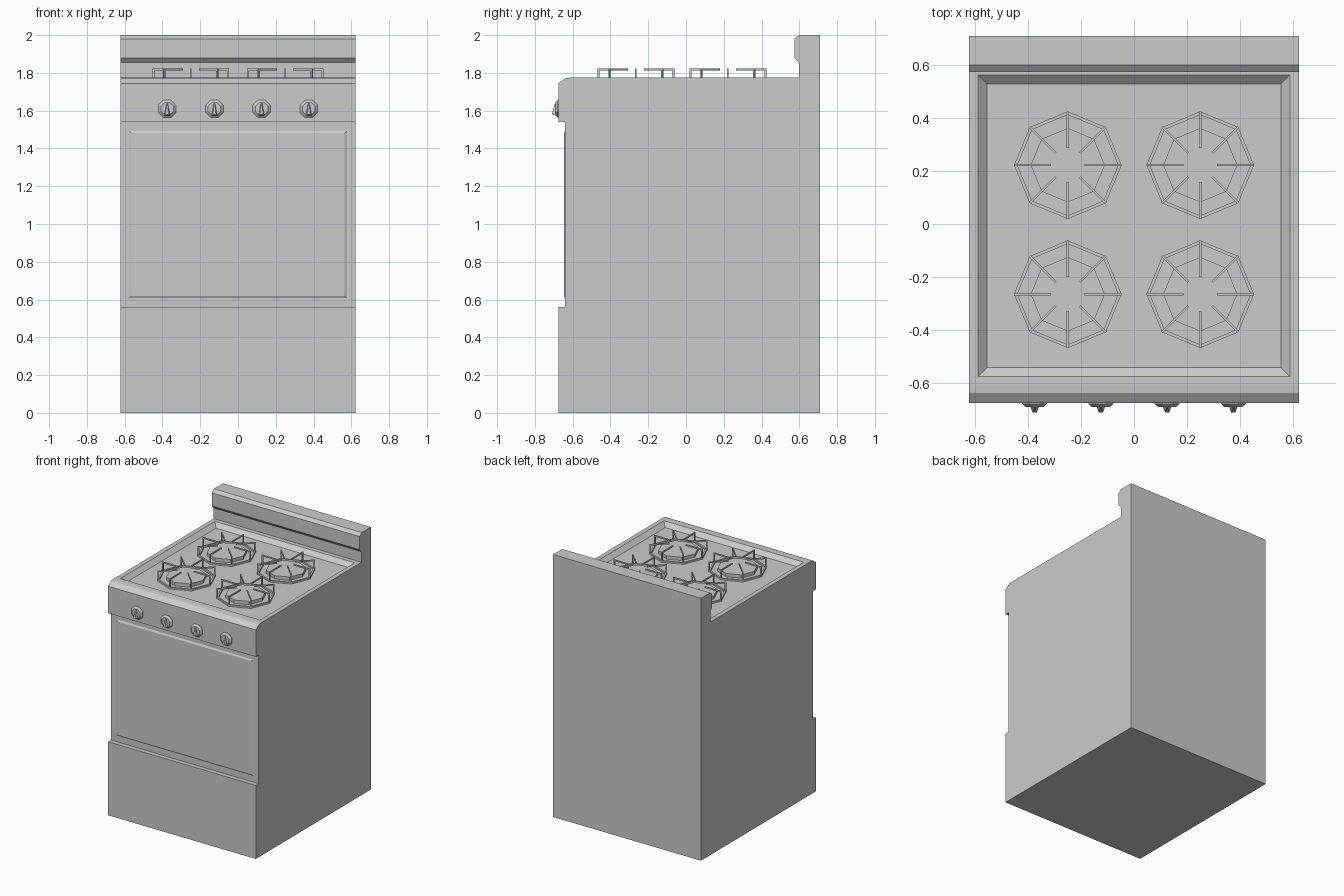
import bpy, bmesh, math
from mathutils import Matrix, Vector

if "Cube" in bpy.data.objects:
    bpy.data.objects.remove(bpy.data.objects["Cube"])

grey = bpy.data.materials.new("enamel grey")
grey.diffuse_color = (0.6, 0.6, 0.6, 1)
grey.use_nodes = True
grey.node_tree.nodes["Principled BSDF"].inputs["Base Color"].default_value = grey.diffuse_color

FLOOR = 1.745   # cooktop pan floor height


def finish(bm, name):
    bmesh.ops.recalc_face_normals(bm, faces=bm.faces)
    me = bpy.data.meshes.new(name)
    bm.to_mesh(me)
    bm.free()
    ob = bpy.data.objects.new(name, me)
    bpy.context.collection.objects.link(ob)
    me.materials.append(grey)
    return ob


def box(bm, lo, hi, mat=Matrix()):
    lo, hi = Vector(lo), Vector(hi)
    m = mat @ Matrix.Translation((lo + hi) / 2) @ Matrix.Diagonal((*(hi - lo), 1))
    bmesh.ops.create_cube(bm, size=1, matrix=m)


def lathe(bm, prof, mat=Matrix(), n=8, closed=False):
    """Revolve (radius, height) points into an n-sided solid or closed ring."""
    rings = [[bm.verts.new(mat @ Vector((r * math.cos(i * math.tau / n),
                                         r * math.sin(i * math.tau / n), z)))
              for i in range(n)] for r, z in prof]
    pairs = list(zip(rings, rings[1:]))
    if closed:
        pairs.append((rings[-1], rings[0]))
    for a, b in pairs:
        for i in range(n):
            j = (i + 1) % n
            bm.faces.new((a[i], a[j], b[j], b[i]))
    if not closed:
        bm.faces.new(rings[0])
        bm.faces.new(rings[-1])


# Body: side profile extruded across the width
profile = [(-0.675, 0), (0.71, 0), (0.71, 2.0), (0.60, 2.0), (0.574, 1.98),
           (0.574, 1.88), (0.597, 1.855), (0.597, 1.775), (-0.61, 1.775),
           (-0.637, 1.772), (-0.675, 1.745), (-0.675, 1.54), (-0.64, 1.54),
           (-0.64, 0.56), (-0.675, 0.56)]
bm = bmesh.new()
left = bm.faces.new([bm.verts.new((-0.623, y, z)) for y, z in profile])
ext = bmesh.ops.extrude_face_region(bm, geom=[left], use_keep_orig=True)
bmesh.ops.translate(bm, vec=(1.246, 0, 0),
                    verts=[v for v in ext["geom"] if isinstance(v, bmesh.types.BMVert)])
bmesh.ops.recalc_face_normals(bm, faces=bm.faces)
bm.faces.ensure_lookup_table()


def face_at(y, z):
    return min(bm.faces, key=lambda f: (f.calc_center_median() - Vector((0, y, z))).length)


# Recessed cooktop pan and raised oven window, both by insetting faces
pan = face_at(-0.01, 1.775)
door = face_at(-0.64, 1.05)
for face, first, second, move in ((pan, 0.034, 0.034, (0, 0, FLOOR - 1.775)),
                                  (door, 0.047, 0.012, (0, -0.007, 0))):
    bmesh.ops.inset_region(bm, faces=[face], thickness=first, use_even_offset=True)
    bmesh.ops.inset_region(bm, faces=[face], thickness=second, use_even_offset=True)
    bmesh.ops.translate(bm, vec=move, verts=face.verts[:])
finish(bm, "stove_body")

# Four burners with their grates
for cx in (-0.25, 0.25):
    for cy in (-0.265, 0.222):
        at = Matrix.Translation((cx, cy, FLOOR))
        bm = bmesh.new()
        lathe(bm, [(0.14, -0.002), (0.14, 0.025)], at)
        finish(bm, "burner")
        bm = bmesh.new()
        lathe(bm, [(0.203, 0), (0.203, 0.012), (0.19, 0.012), (0.19, 0)], at, closed=True)
        for k in range(8):
            m = at @ Matrix.Rotation(k * math.tau / 8, 4, 'Z')
            box(bm, (0.064, -0.004, 0.067), (0.203, 0.004, 0.077), m)   # top spoke
            box(bm, (0.193, -0.004, 0), (0.203, 0.004, 0.067), m)       # leg
        finish(bm, "grate")

# Control knobs: tapered octagonal base with a pointed wedge grip
for x in (-0.375, -0.125, 0.125, 0.375):
    m = Matrix.Translation((x, -0.675, 1.61)) @ Matrix.Rotation(math.pi / 2, 4, 'X')
    bm = bmesh.new()
    lathe(bm, [(0.051, -0.002), (0.051, 0.004), (0.036, 0.016)],
          m @ Matrix.Rotation(math.pi / 8, 4, 'Z'))
    base = [(-0.017, -0.036), (0.017, -0.036), (0.004, 0.036), (-0.004, 0.036)]
    tip = [(-0.008, -0.03), (0.008, -0.03), (0.002, 0.025), (-0.002, 0.025)]
    heights = (0.036, 0.036, 0.020, 0.020)
    lo = [bm.verts.new(m @ Vector((a, b, 0.012))) for a, b in base]
    hi = [bm.verts.new(m @ Vector((a, b, h))) for (a, b), h in zip(tip, heights)]
    bm.faces.new(lo)
    bm.faces.new(hi)
    for i in range(4):
        j = (i + 1) % 4
        bm.faces.new((lo[i], lo[j], hi[j], hi[i]))
    finish(bm, "control_knob")
